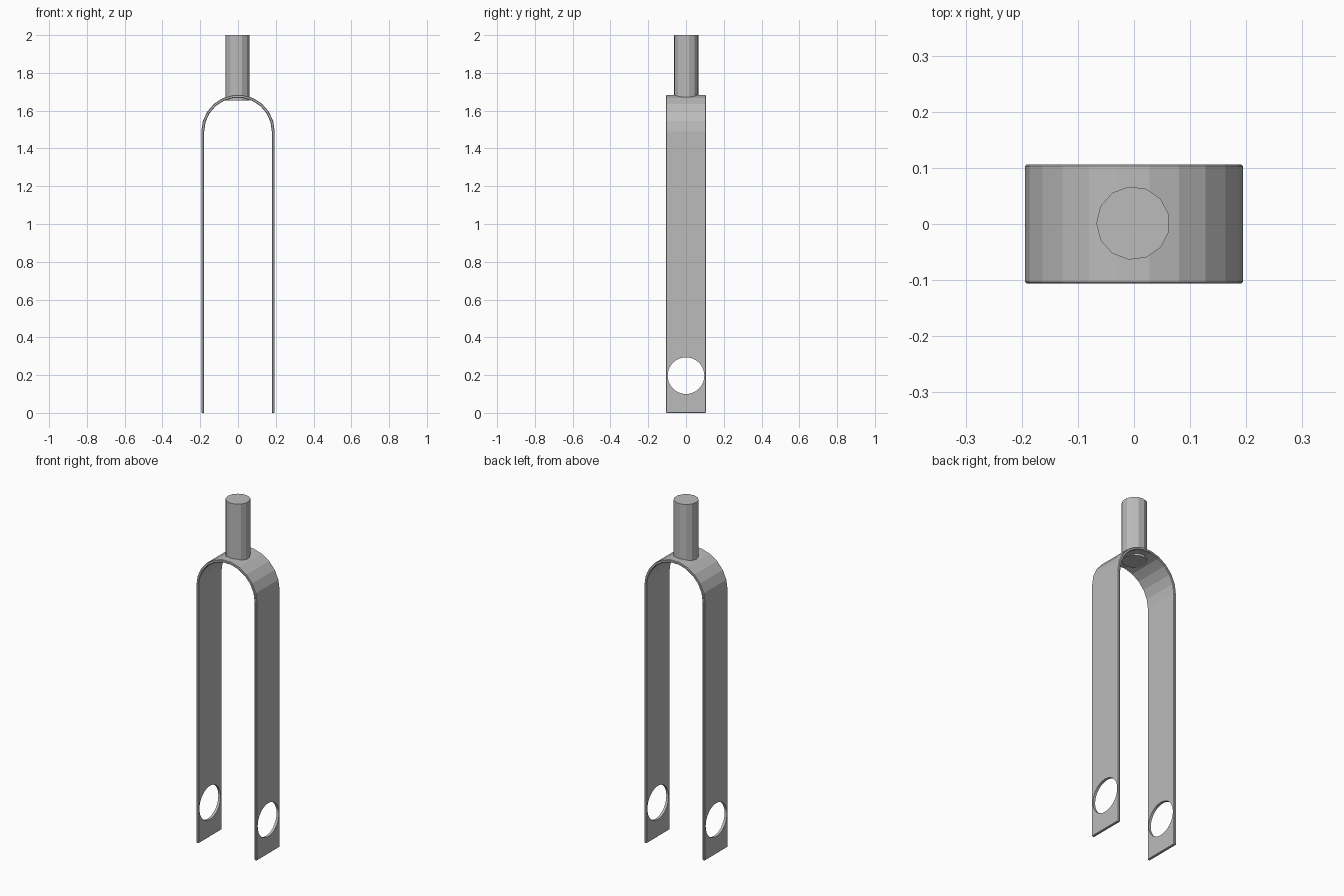
import bpy, bmesh, math
from math import sin, cos, pi

cube = bpy.data.objects.get("Cube")
if cube:
    bpy.data.objects.remove(cube, do_unlink=True)

metal = bpy.data.materials.new("grey metal")
metal.use_nodes = True
GREY = (0.5, 0.5, 0.5, 1)
metal.diffuse_color = GREY
metal.node_tree.nodes["Principled BSDF"].inputs["Base Color"].default_value = GREY

RADIUS, THICK, SPRING, HALF = 0.194, 0.015, 1.49, 0.106
ARCH_STEPS = 11


def make_object(name, bm):
    bmesh.ops.recalc_face_normals(bm, faces=bm.faces)
    mesh = bpy.data.meshes.new(name)
    bm.to_mesh(mesh)
    bm.free()
    mesh.materials.append(metal)
    obj = bpy.data.objects.new(name, mesh)
    bpy.context.collection.objects.link(obj)
    return obj


def cylinder(name, radius, depth, sides, location, rotation):
    bpy.ops.mesh.primitive_cylinder_add(vertices=sides, radius=radius, depth=depth,
                                        location=location, rotation=rotation)
    obj = bpy.context.object
    obj.name = name
    obj.data.materials.append(metal)
    return obj


# Inverted U outline of one strap edge
def outline(r):
    angles = [pi - pi * i / ARCH_STEPS for i in range(ARCH_STEPS + 1)]
    arch = [(r * cos(a), SPRING + r * sin(a)) for a in angles]
    return [(-r, 0)] + arch + [(r, 0)]


# Fork strap: the outline given thickness and depth, quad by quad
bm = bmesh.new()
rings = []
for (xo, zo), (xi, zi) in zip(outline(RADIUS), outline(RADIUS - THICK)):
    rings.append([bm.verts.new(p) for p in ((xo, -HALF, zo), (xo, HALF, zo),
                                            (xi, HALF, zi), (xi, -HALF, zi))])
for a, b in zip(rings, rings[1:]):
    for k in range(4):
        n = (k + 1) % 4
        bm.faces.new((a[k], a[n], b[n], b[k]))
bm.faces.new(rings[0])
bm.faces.new(rings[-1])
strap = make_object("fork_strap", bm)

# Softened rims
bevel = strap.modifiers.new("rim", 'BEVEL')
bevel.width = 0.003
bevel.segments = 1
bevel.limit_method = 'ANGLE'
bevel.angle_limit = math.radians(40)

# Axle holes through both legs
cutter = cylinder("axle_hole_cutter", 0.097, 1, 40, (0, 0, 0.197), (0, pi / 2, 0))
cutter.hide_render = True
holes = strap.modifiers.new("axle_holes", 'BOOLEAN')
holes.operation = 'DIFFERENCE'
holes.solver = 'EXACT'
holes.object = cutter
bpy.context.view_layer.objects.active = strap
for name in ("rim", "axle_holes"):
    bpy.ops.object.modifier_apply(modifier=name)
bpy.data.objects.remove(cutter, do_unlink=True)

# Steering stem, sunk slightly through the crown
cylinder("steering_stem", 0.0655, 0.345, 13, (-0.0017, 0.0015, 1.8275), (0, 0, pi / 2))
